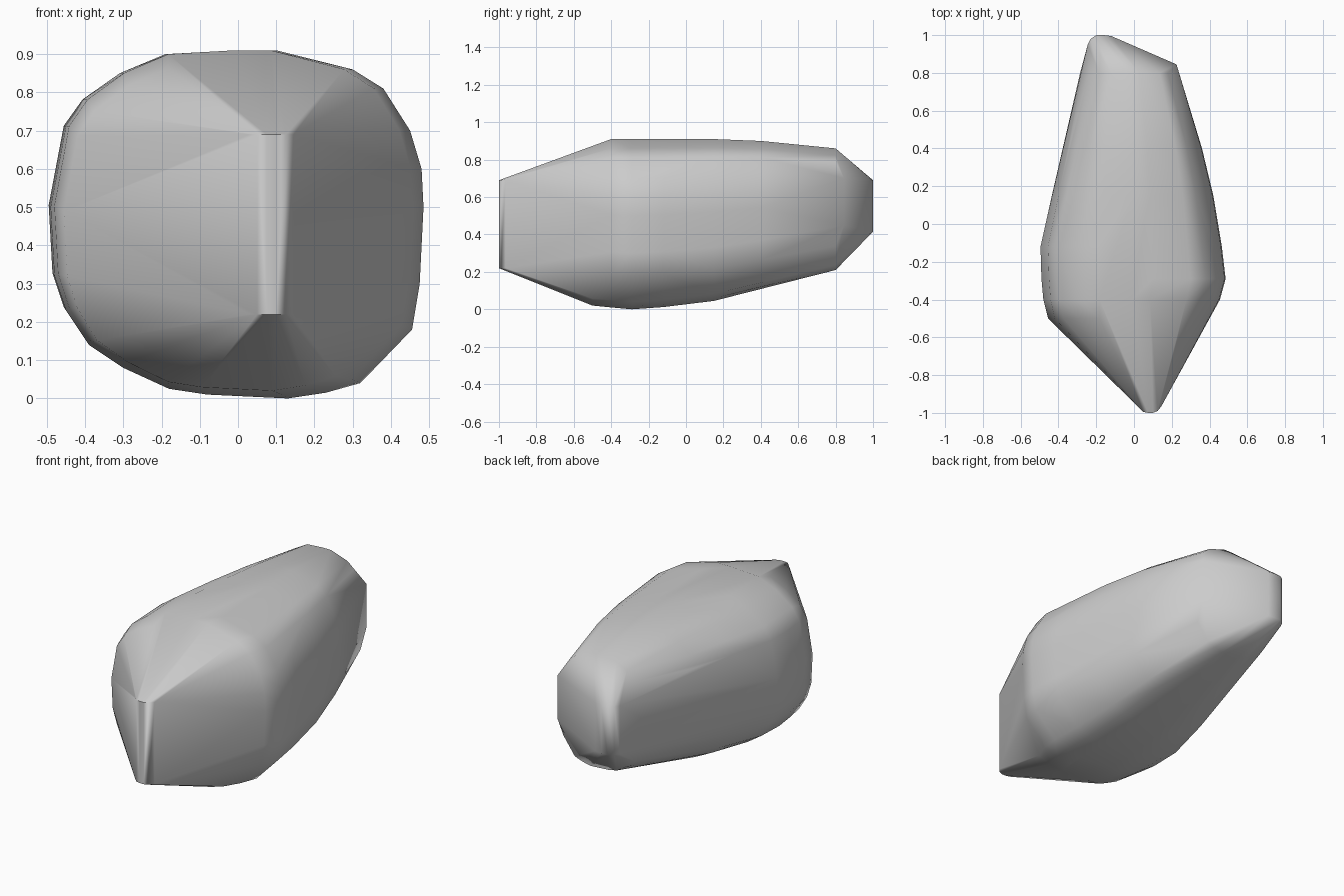
import bpy, bmesh
from math import radians

if "Cube" in bpy.data.objects:
    bpy.data.objects.remove(bpy.data.objects["Cube"])

# Rounded body outline seen from the front (x, z)
OUTLINE = [(-.49, .5), (-.45, .71), (-.4, .78), (-.3, .85), (-.18, .9), (0, .91),
           (.1, .91), (.3, .86), (.38, .81), (.45, .7), (.48, .6), (.485, .5),
           (.475, .3), (.455, .18), (.32, .04), (.23, .015), (.13, 0), (-.08, .01),
           (-.18, .025), (-.3, .08), (-.39, .14), (-.45, .23), (-.48, .32)]

# Sections along the body: y, left, right, bottom, top
SECTIONS = [(-.5, -.455, .40, .02, .873),
            (-.4, -.48, .455, .01, .91),
            (-.29, -.49, .485, 0, .91),
            (-.12, -.495, .465, .012, .91),
            (.15, -.435, .42, .045, .91),
            (.4, -.375, .36, .107, .90),
            (.8, -.285, .235, .21, .86)]


def section(y, left, right, low, high):
    """Fit the outline into the given box at depth y."""
    return [(left + (x + .49) / .975 * (right - left), y,
             low + z / .91 * (high - low)) for x, z in OUTLINE]


def upright_edge(plan, low, high):
    """Rounded vertical edge from plan points (x, y)."""
    return [(x, y, z) for x, y in plan for z in (low, high)]


points = [p for s in SECTIONS for p in section(*s)]
# Narrow front edge, narrow back edge and the back right corner
points += upright_edge([(.03, -.975), (.05, -.995), (.075, -1), (.1, -1),
                        (.125, -.99), (.145, -.965)], .22, .69)
points += upright_edge([(-.245, .95), (-.23, .98), (-.2, 1), (-.16, 1), (-.12, .995)],
                       .415, .69)
points += upright_edge([(.225, .845)], .45, .7)

# Stretch a convex skin over the points
bm = bmesh.new()
for p in points:
    bm.verts.new(p)
hull = bmesh.ops.convex_hull(bm, input=bm.verts)
loose = [v for v in bm.verts if not v.link_faces]
bmesh.ops.delete(bm, geom=loose, context='VERTS')
bmesh.ops.dissolve_limit(bm, angle_limit=radians(1.5), verts=bm.verts, edges=bm.edges)
bmesh.ops.recalc_face_normals(bm, faces=bm.faces)

mesh = bpy.data.meshes.new("stone")
bm.to_mesh(mesh)
bm.free()
stone = bpy.data.objects.new("stone", mesh)
bpy.context.collection.objects.link(stone)

# Smooth shading, with large faces kept flat
bpy.context.view_layer.objects.active = stone
stone.select_set(True)
bpy.ops.object.shade_smooth_by_angle(angle=radians(60))
weighted = stone.modifiers.new("weighted_normals", 'WEIGHTED_NORMAL')
weighted.keep_sharp = True
